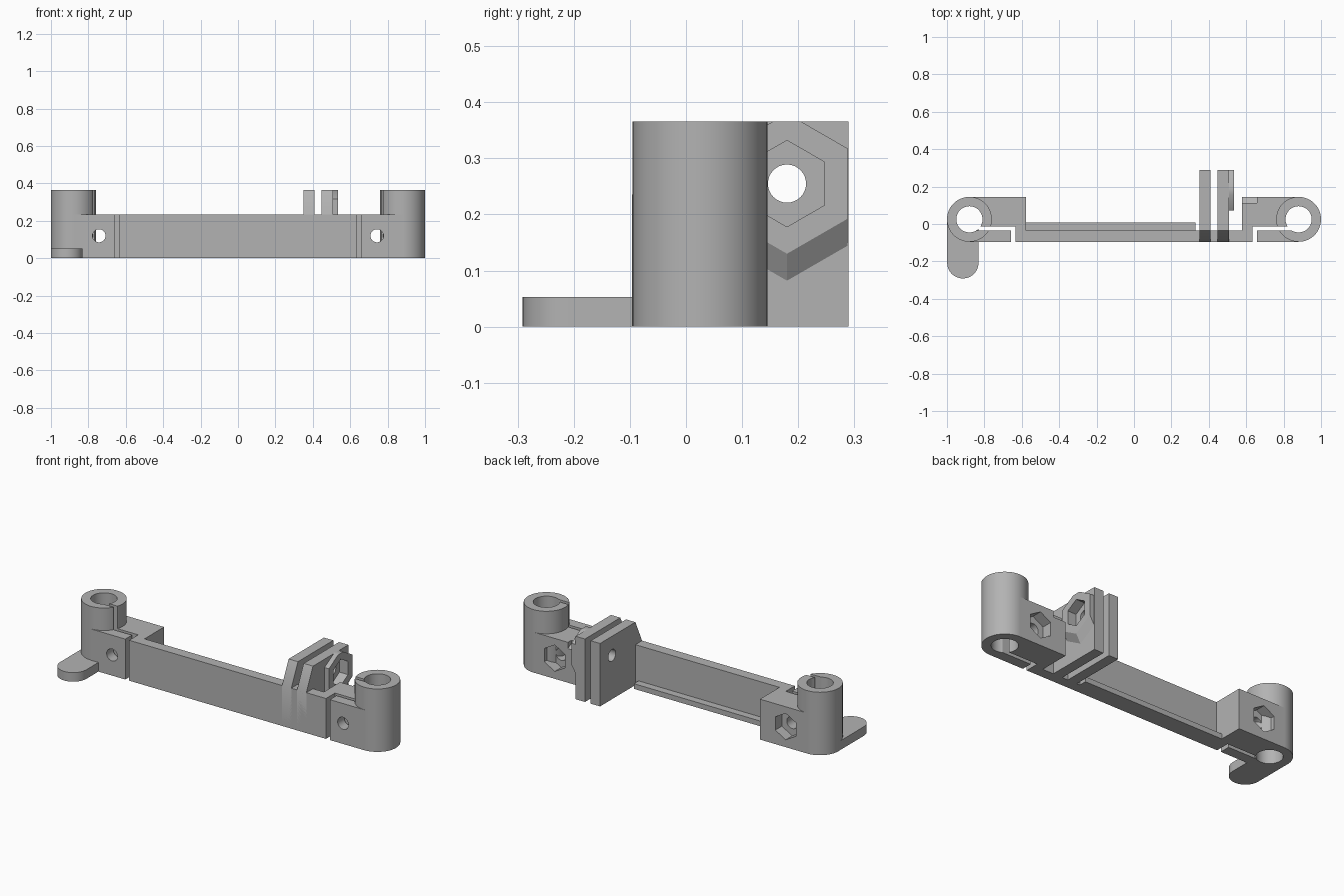
import bpy, bmesh
from math import cos, sin, pi

if "Cube" in bpy.data.objects:
    bpy.data.objects.remove(bpy.data.objects["Cube"], do_unlink=True)

grey = bpy.data.materials.new("plain grey")
grey.use_nodes = True
COLOUR = (0.45, 0.45, 0.45, 1)
grey.diffuse_color = COLOUR
grey.node_tree.nodes["Principled BSDF"].inputs["Base Color"].default_value = COLOUR

parts, cutters = [], []


def finish(name, bm, store):
    bmesh.ops.recalc_face_normals(bm, faces=bm.faces)
    mesh = bpy.data.meshes.new(name)
    bm.to_mesh(mesh)
    bm.free()
    mesh.materials.append(grey)
    obj = bpy.data.objects.new(name, mesh)
    bpy.context.scene.collection.objects.link(obj)
    obj.hide_render = store is cutters
    store.append(obj)
    return obj


def place(axis, u, v, w):
    return {"x": (w, u, v), "y": (u, w, v), "z": (u, v, w)}[axis]


def prism(name, points, axis, start, end, store=parts):
    """Extrude a 2D outline along an axis."""
    bm = bmesh.new()
    face = bm.faces.new([bm.verts.new(place(axis, u, v, start)) for u, v in points])
    out = bmesh.ops.extrude_face_region(bm, geom=[face])["geom"]
    move = place(axis, 0, 0, end - start)
    bmesh.ops.translate(bm, vec=move, verts=[g for g in out if isinstance(g, bmesh.types.BMVert)])
    return finish(name, bm, store)


def rect(u0, u1, v0, v1):
    return [(u0, v0), (u1, v0), (u1, v1), (u0, v1)]


def circle(cu, cv, r, n=64, turn=0.0):
    return [(cu + r * cos(turn + 2 * pi * i / n), cv + r * sin(turn + 2 * pi * i / n)) for i in range(n)]


def hexagon(cu, cv, r):
    return circle(cu, cv, r, 6, pi / 2)


def boolean(obj, tools, operation="DIFFERENCE"):
    for tool in tools:
        mod = obj.modifiers.new("cut", "BOOLEAN")
        mod.operation, mod.object, mod.solver = operation, tool, "EXACT"
    bpy.context.view_layer.update()
    graph = bpy.context.evaluated_depsgraph_get()
    mesh = bpy.data.meshes.new_from_object(obj.evaluated_get(graph))
    obj.modifiers.clear()
    obj.data = mesh


FRONT, BAR_BACK, SLOT_BACK, BACK = -0.096, -0.035, -0.013, 0.145
BAR_TOP, TOP = 0.235, 0.366
ROD_X, ROD_Y, RING_R, ROD_R = 0.88, 0.025, 0.12, 0.07
BOLT_Y, BOLT_Z, NUT_R, BOLT_R = 0.18, 0.255, 0.077, 0.034

# Main bar with a low lip along its back
prism("main_bar", rect(-0.633, 0.633, FRONT, BAR_BACK), "z", 0, BAR_TOP)
prism("back_lip", rect(-0.58, 0.33, BAR_BACK - 0.01, 0.008), "z", 0, 0.03)

# Nut pocket shared by the tensioner boss and the nearby clamp block
bolt_hole = prism("bolt_cutter", circle(BOLT_Y, BOLT_Z, BOLT_R, 32), "x", 0.3, 0.6, cutters)
nut_hole = prism("nut_cutter", hexagon(BOLT_Y, BOLT_Z, NUT_R), "x", 0.48, 0.658, cutters)

# Rod clamps at both ends
for s, side in ((1, "left"), (-1, "right")):
    rod = prism("rod_cutter", circle(s * ROD_X, ROD_Y, ROD_R), "z", -0.1, 0.5, cutters)
    slit = prism("slit_cutter", rect(s * 0.7, s * ROD_X, BAR_BACK, SLOT_BACK), "z", -0.1, 0.5, cutters)
    screw = prism("screw_cutter", circle(s * 0.743, 0.12, 0.035, 32), "y", -0.2, 0.2, cutters)
    nut = prism("screw_nut_cutter", hexagon(s * 0.743, 0.12, NUT_R), "y", 0.085, 0.2, cutters)

    ring = prism(side + "_rod_ring", circle(s * ROD_X, ROD_Y, RING_R), "z", 0, TOP)
    boolean(ring, [rod, slit])
    jaw = prism(side + "_clamp_jaw", rect(s * 0.658, s * ROD_X, FRONT, BAR_BACK), "z", 0, BAR_TOP)
    boolean(jaw, [rod, screw])
    outline = [(0.577, BACK), (ROD_X, BACK), (ROD_X, SLOT_BACK), (0.633, SLOT_BACK),
               (0.633, BAR_BACK - 0.01), (0.577, BAR_BACK - 0.01)]
    block = prism(side + "_clamp_block", [(s * x, y) for x, y in outline], "z", 0, BAR_TOP)
    boolean(block, [rod, screw, nut] + ([nut_hole] if s > 0 else []))

    # Rounded foot in front of the right ring
    if s < 0:
        ear_x, ear_y, ear_r = -0.915, -0.207, 0.084
        tip = [(ear_x + ear_r * cos(a), ear_y + ear_r * sin(a))
               for a in (pi + pi * i / 24 for i in range(25))]
        foot = prism("mounting_foot", tip + [(ear_x + ear_r, ROD_Y), (ear_x - ear_r, ROD_Y)], "z", 0, 0.053)
        boolean(foot, [rod])

# Pair of belt tensioner plates with sloped front edges
plate_outline = [(FRONT, 0), (0.29, 0), (0.29, TOP), (BAR_BACK, TOP), (FRONT, BAR_TOP)]
for name, x in (("inner_plate", 0.35), ("outer_plate", 0.447)):
    plate = prism(name, plate_outline, "x", x, x + 0.06)
    boolean(plate, [bolt_hole, nut_hole])

# Hexagonal nut boss with a sloped underside
bm = bmesh.new()
for x, drop in ((0.535, 0), (0.5, 0), (0.5, 0.06)):
    for y, z in hexagon(BOLT_Y, BOLT_Z - drop, 0.125):
        bm.verts.new((x, y, z))
hull = bmesh.ops.convex_hull(bm, input=bm.verts)
spare = {g for g in hull["geom_interior"] + hull["geom_unused"] if isinstance(g, bmesh.types.BMVert)}
bmesh.ops.delete(bm, geom=list(spare), context="VERTS")
boss = finish("nut_boss", bm, parts)
limit = prism("boss_limit", rect(-0.2, 0.29, -0.1, TOP), "x", 0.4, 0.7, cutters)
boolean(boss, [limit], "INTERSECT")
boolean(boss, [nut_hole])

# Remove helpers and shade round surfaces smoothly
for tool in cutters:
    bpy.data.objects.remove(tool, do_unlink=True)
bpy.ops.object.select_all(action="DESELECT")
for part in parts:
    part.select_set(True)
bpy.context.view_layer.objects.active = parts[0]
bpy.ops.object.shade_smooth_by_angle(angle=pi / 6)
